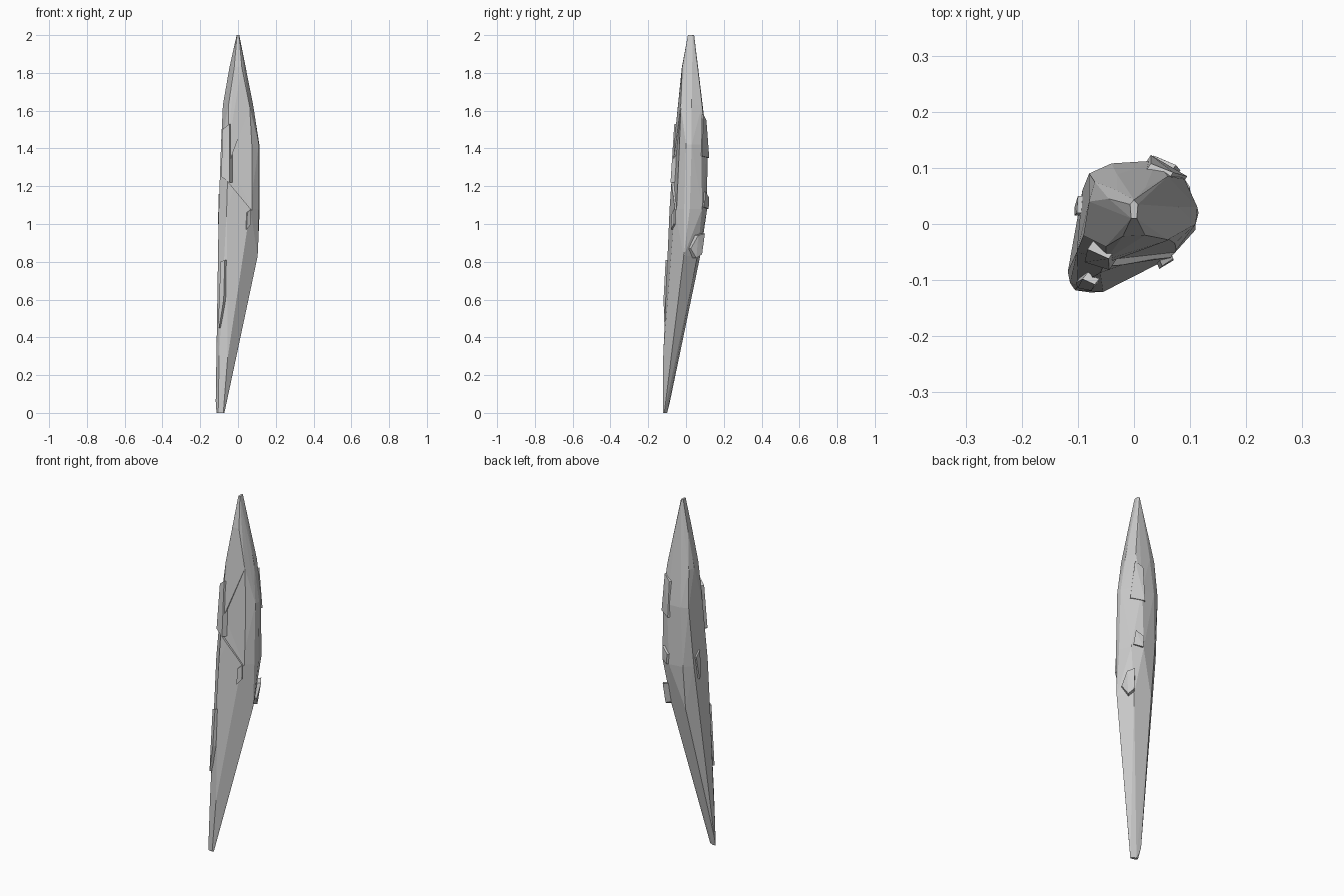
import bpy, bmesh
from mathutils import Vector


def hull(name, pts):
    bm = bmesh.new()
    for p in pts:
        bm.verts.new(p)
    res = bmesh.ops.convex_hull(bm, input=bm.verts)
    bad = [v for v in res["geom_interior"] + res["geom_unused"]
           if isinstance(v, bmesh.types.BMVert) and v.is_valid]
    bmesh.ops.delete(bm, geom=list(set(bad)), context='VERTS')
    bmesh.ops.dissolve_limit(bm, angle_limit=0.03, verts=bm.verts, edges=bm.edges)
    bmesh.ops.recalc_face_normals(bm, faces=bm.faces)
    me = bpy.data.meshes.new(name)
    bm.to_mesh(me)
    bm.free()
    ob = bpy.data.objects.new(name, me)
    bpy.context.collection.objects.link(ob)
    return ob


def flake(name, pts, inward):
    # thin stone chip: outer outline extruded into the body
    pts = [Vector(p) for p in pts]
    return hull(name, pts + [p + Vector(inward) for p in pts])


# Main faceted shard from a few cross-sections
sections = {
    0.00: [(-.114, -.105), (-.105, -.118), (-.078, -.122), (-.072, -.115), (-.1, -.1)],
    0.06: [(-.118, -.085)],
    0.29: [(-.055, -.121), (-.1, -.11)],
    0.83: [(.104, -.012), (.05, .06), (-.05, .075)],
    1.08: [(-.102, -.05), (-.06, -.087), (.065, -.06), (.11, -.01), (.115, .02),
           (.088, .085), (.03, .112), (-.05, .1), (-.092, .06)],
    1.42: [(-.09, -.02), (-.05, -.064), (.065, -.042), (.11, 0), (.113, .03),
           (.09, .08), (.04, .113), (-.04, .108), (-.08, .09)],
    1.63: [(-.08, .04), (-.05, -.04), (.06, -.028), (.08, .03),
           (.06, .085), (-.03, .088), (-.07, .075)],
    1.83: [(-.045, .045), (-.02, -.022), (.02, -.02), (.036, .03), (.02, .064), (-.03, .06)],
    2.00: [(-.007, .035), (0, .043), (.007, .035), (.005, .01), (-.005, .01)],
}
shard = hull("stone_shard", [(x, y, z) for z, r in sections.items() for x, y in r])

# Shallow wedge chipped out of the front
wedge = [(-.045, -.055, 1.33), (-.05, -.064, 1.22), (.075, -.05, 1.07), (.075, -.024, 1.65)]
cutter = hull("front_notch_cutter", wedge + [(x, -.25, z) for x, y, z in wedge])
cutter.hide_render = True
cutter.hide_viewport = True
mod = shard.modifiers.new("notch", 'BOOLEAN')
mod.object = cutter
mod.operation = 'DIFFERENCE'
mod.solver = 'EXACT'

# Raised flakes around the surface
flake("front_upper_flake", [(-.083, -.045, 1.5), (-.045, -.062, 1.53), (-.044, -.082, 1.22),
                            (-.088, -.068, 1.25)], (.02, .03, 0))
flake("front_lower_flake", [(-.092, -.098, .8), (-.07, -.108, .81), (-.076, -.119, .6),
                            (-.1, -.114, .45), (-.104, -.105, .5)], (.02, .025, 0))
flake("left_flake", [(-.106, .015, 1.01), (-.106, .03, 1.0), (-.1, .05, 1.13),
                     (-.102, .02, 1.16)], (.025, 0, 0))
flake("right_back_flake", [(.102, .025, .87), (.084, .055, .82), (.07, .085, .84),
                           (.077, .1, .95), (.1, .065, .94)], (-.03, -.035, 0))
flake("back_flake", [(.083, .095, 1.09), (.04, .12, 1.08), (.035, .122, 1.14),
                     (.075, .105, 1.17)], (-.02, -.025, 0))
flake("back_upper_flake", [(.095, .085, 1.36), (.03, .123, 1.35), (.03, .108, 1.55),
                           (.07, .092, 1.58)], (-.02, -.03, 0))
flake("right_edge_flake", [(.07, -.065, 1.0), (.045, -.08, .97), (.05, -.075, 1.06),
                           (.07, -.062, 1.08)], (-.01, .025, 0))
flake("tip_flake", [(.016, -.022, 1.74), (.04, -.012, 1.72), (.03, -.012, 1.8)], (-.01, .02, 0))
